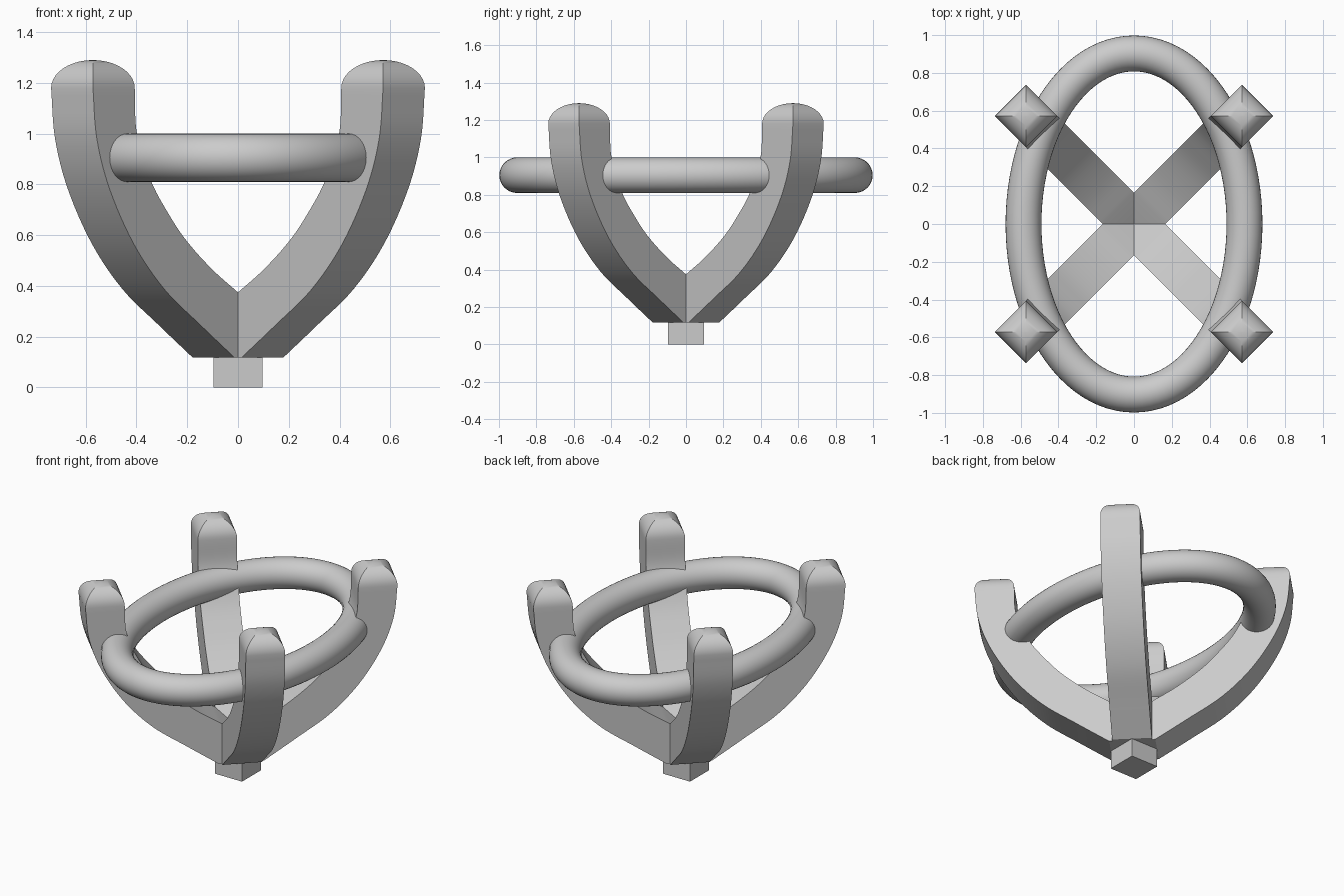
import bpy, bmesh
from math import sin, cos, pi, hypot, radians
from mathutils import Vector, Matrix

if "Cube" in bpy.data.objects:
    bpy.data.objects.remove(bpy.data.objects["Cube"])

W = 0.1165  # half width of a prong


def finish(bm, name, angle=30):
    bmesh.ops.recalc_face_normals(bm, faces=bm.faces)
    me = bpy.data.meshes.new(name)
    bm.to_mesh(me)
    bm.free()
    ob = bpy.data.objects.new(name, me)
    bpy.context.collection.objects.link(ob)
    bpy.ops.object.select_all(action='DESELECT')
    ob.select_set(True)
    bpy.context.view_layer.objects.active = ob
    bpy.ops.object.shade_smooth_by_angle(angle=radians(angle))
    return ob


def loft(sections, closed=False):
    bm = bmesh.new()
    rings = [[bm.verts.new(p) for p in s] for s in sections]
    pairs = list(zip(rings, rings[1:]))
    if closed:
        pairs.append((rings[-1], rings[0]))
    else:
        bm.faces.new(rings[0])
        bm.faces.new(rings[-1])
    for a, b in pairs:
        n = len(a)
        for i in range(n):
            j = (i + 1) % n
            bm.faces.new((a[i], a[j], b[j], b[i]))
    return bm


def smooth_path(pts, steps=6):
    """Catmull-Rom curve through the points."""
    p = [Vector(q) for q in pts]
    p = [2 * p[0] - p[1]] + p + [2 * p[-1] - p[-2]]
    out = []
    for i in range(1, len(p) - 2):
        a, b, c, d = p[i - 1:i + 3]
        for k in range(steps):
            t = k / steps
            out.append(0.5 * (2 * b + (c - a) * t + (2 * a - 5 * b + 4 * c - d) * t * t
                              + (3 * b - a - 3 * c + d) * t ** 3))
    return out + [p[-2]]


# Prong: inner and outer curves as (radius, height), square section, domed tip
inner = smooth_path([(.117, .375), (.26, .465), (.40, .575), (.50, .68),
                     (.605, .82), (.68, 1.0), (.692, 1.18)])
outer = smooth_path([(.135, .117), (.329, .248), (.527, .387), (.697, .565),
                     (.831, .78), (.903, .98), (.925, 1.18)])
inner.insert(0, Vector((0, .29)))
outer.insert(0, Vector((0, .117)))
sections = [[(i.x, -W, i.y), (o.x, -W, o.y), (o.x, W, o.y), (i.x, W, i.y)]
            for i, o in zip(inner, outer)]
mid = (inner[-1].x + outer[-1].x) / 2
for k in range(1, 11):
    a = k / 10 * pi / 2 * 0.99
    h, z = W * cos(a), 1.18 + 0.11 * sin(a)
    sections.append([(mid - h, -h, z), (mid + h, -h, z), (mid + h, h, z), (mid - h, h, z)])

for n, name in enumerate(("back_right", "back_left", "front_left", "front_right")):
    bm = loft(sections)
    bm.transform(Matrix.Rotation(pi / 4 + n * pi / 2, 4, 'Z'))
    finish(bm, "prong_" + name)

# Oval ring: round tube swept along an ellipse
A, B, R, Z = 0.585, 0.903, 0.095, 0.905
sections = []
for k in range(96):
    t = 2 * pi * k / 96
    nx, ny = B * cos(t), A * sin(t)
    n = hypot(nx, ny)
    sections.append([(A * cos(t) + nx / n * R * cos(u), B * sin(t) + ny / n * R * cos(u),
                      Z + R * sin(u)) for u in (2 * pi * j / 32 for j in range(32))])
finish(loft(sections, closed=True), "oval_ring", 60)

# Foot: small square block under the crossing
s = 0.096
finish(loft([[(-s, -s, z), (s, -s, z), (s, s, z), (-s, s, z)] for z in (0, 0.15)]), "foot")
